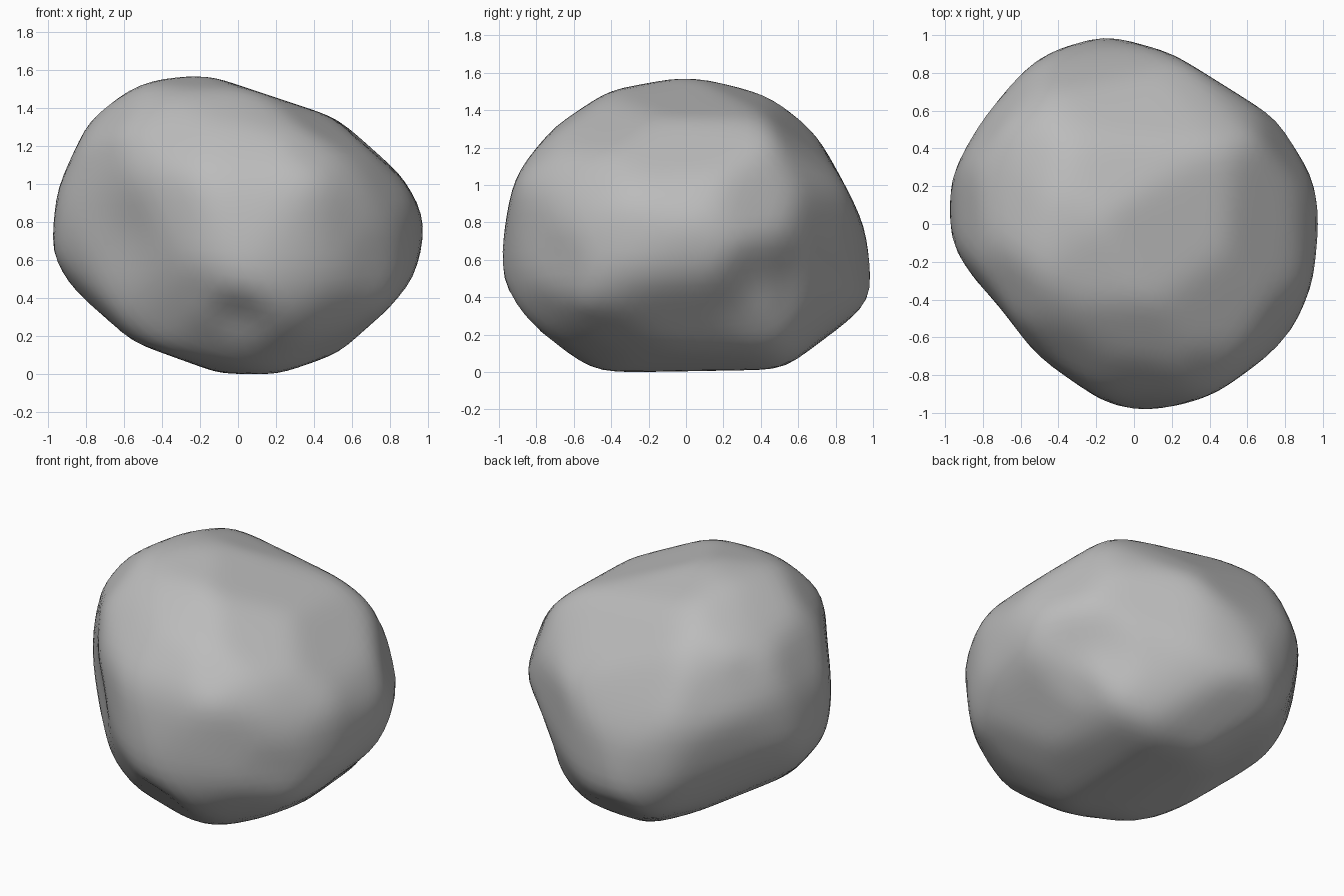
import bpy
import bmesh
from math import cos, sin, radians, sqrt, pi
from mathutils import Vector

cube = bpy.data.objects.get("Cube")
if cube:
    bpy.data.objects.remove(cube, do_unlink=True)

# Outlines in hundredths, measured from the boulder's centre
front = [(-98, -13), (-95, 19), (-78, 56), (-65, 68), (-47, 76), (-23, 79), (-13, 78),
         (53, 56), (70, 44), (83, 31), (92, 15), (98, 5), (98, -5), (92, -29), (68, -57),
         (60, -64), (20, -78), (-10, -77), (-60, -59), (-80, -39), (-90, -29)]
side = [(-100, -24), (-97, -4), (-93, 19), (-88, 31), (-70, 53), (-41, 72), (-3, 79),
        (10, 78), (49, 69), (65, 57), (86, 19), (95, 0), (100, -32), (97, -46), (85, -63),
        (62, -76), (-52, -78), (-63, -74), (-90, -55)]
top = [(-15, 100), (-44, 91), (-61, 80), (-74, 68), (-97, 24), (-98, 0), (-95, -14),
       (-55, -67), (-16, -94), (4, -99), (27, -95), (44, -89), (81, -62), (94, -32),
       (98, 0), (96, 20), (90, 40), (76, 55), (20, 90)]
front_corner = [(-2, 89), (-28, 85), (-63, 72), (-78, 57), (-85, 12), (-76, -42),
                (-64, -63), (-34, -86), (-18, -91), (10, -87), (36, -78), (81, -46),
                (95, -14), (92, 14), (77, 39), (62, 52), (10, 85)]
back_corner = [(17, 80), (-28, 71), (-79, 43), (-95, 1), (-74, -55), (-63, -72),
               (-28, -89), (2, -83), (60, -61), (78, -43), (85, -14), (84, 32),
               (79, 46), (58, 66), (46, 73)]
under_corner = [(-14, 75), (-28, 74), (-55, 60), (-81, 41), (-97, 16), (-101, -5),
                (-98, -33), (-69, -73), (-43, -83), (2, -82), (42, -72), (79, -42),
                (92, -21), (98, 13), (86, 45), (74, 60), (58, 70)]


def outline_axes(azimuth, elevation):
    """Right and up axes of the plane an outline is drawn in."""
    a, e = radians(azimuth), radians(elevation)
    right = Vector((-sin(a), cos(a), 0))
    up = Vector((-sin(e) * cos(a), -sin(e) * sin(a), cos(e)))
    return right, up


def reach(outline, direction):
    """How far an outline extends along a direction."""
    return max(Vector(p).dot(direction) for p in outline) / 100


def outline_planes(outline, azimuth, elevation):
    """One cutting plane for every edge of an outline."""
    right, up = outline_axes(azimuth, elevation)
    for i, point in enumerate(outline):
        start, end = Vector(outline[i - 1]), Vector(point)
        normal = (end - start).orthogonal().normalized()
        if normal.dot(start + end) < 0:
            normal = -normal
        yield normal.x * right + normal.y * up, reach(outline, normal)


def corner_planes(count, slack):
    """Facets that bevel the corners between the three main outlines."""
    for i in range(count):
        z = 1 - (2 * i + 1) / count
        turn = i * pi * (3 - sqrt(5))
        ring = sqrt(1 - z * z)
        n = Vector((ring * cos(turn), ring * sin(turn), z))
        if min(abs(c) for c in n) < 0.25:
            continue
        total = 0
        for outline, flat in ((front, n.xz), (side, n.yz), (top, n.xy)):
            total += reach(outline, flat) ** 2
        yield n, sqrt(total / 2) * slack


planes = list(corner_planes(70, 1.02))
for outline, azimuth, elevation in (
        (front, -90, 0), (side, 0, 0), (top, -90, 90),
        (front_corner, -50, 30), (back_corner, 130, 30), (under_corner, 50, -18)):
    planes.extend(outline_planes(outline, azimuth, elevation))

# Shallow hollows: place, radius, depth
hollows = [(Vector((0.78, 0.45, -0.35)), 0.38, 0.05),
           (Vector((-0.65, -0.55, 0.0)), 0.35, 0.025),
           (Vector((0.68, -0.6, -0.2)), 0.25, 0.02),
           (Vector((0.0, -0.85, -0.5)), 0.22, 0.025)]

# Boulder: a ball trimmed by the planes, its edges lightly worn
WEAR = 0.006
bm = bmesh.new()
bmesh.ops.create_icosphere(bm, subdivisions=5, radius=1)
for v in bm.verts:
    ray = v.co.normalized()
    v.co = ray * min((h + WEAR) / n.dot(ray) for n, h in planes if n.dot(ray) > 0.05)
for step in range(4):
    bmesh.ops.smooth_vert(bm, verts=bm.verts, factor=0.5,
                          use_axis_x=True, use_axis_y=True, use_axis_z=True)
for v in bm.verts:
    for place, radius, depth in hollows:
        near = max(0, 1 - ((v.co - place).length / radius) ** 2)
        v.co -= v.co.normalized() * depth * near ** 2
for face in bm.faces:
    face.smooth = True

# Stand it on the ground
ground = min(v.co.z for v in bm.verts)
bmesh.ops.translate(bm, verts=bm.verts, vec=(0, 0, -ground))

mesh = bpy.data.meshes.new("boulder")
bm.to_mesh(mesh)
bm.free()
boulder = bpy.data.objects.new("boulder", mesh)
bpy.context.collection.objects.link(boulder)

# Plain stone colour
stone = bpy.data.materials.new("grey_stone")
stone.use_nodes = True
colour = (0.5, 0.5, 0.5, 1)
stone.diffuse_color = colour
stone.node_tree.nodes["Principled BSDF"].inputs["Base Color"].default_value = colour
mesh.materials.append(stone)
